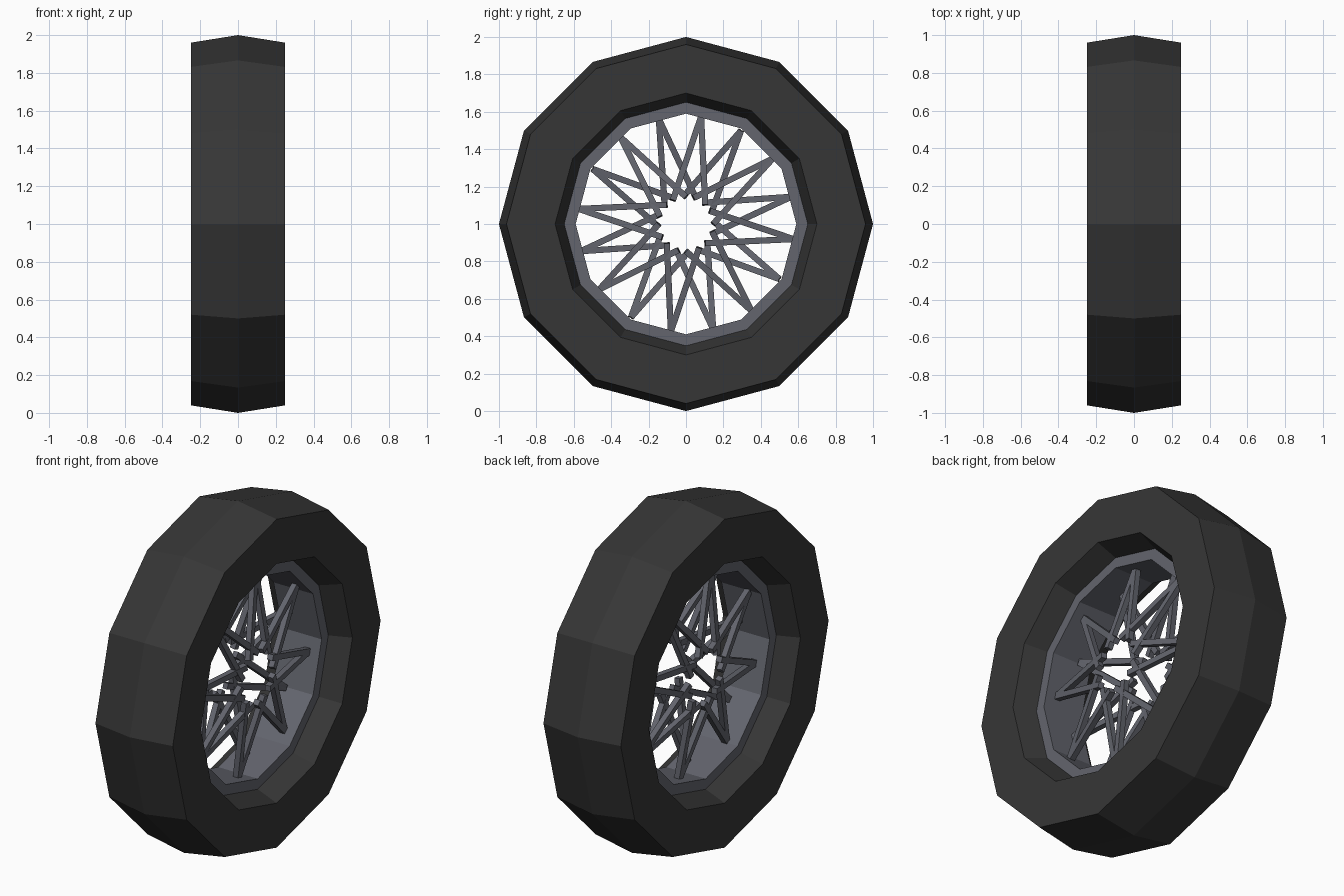
import bpy, bmesh, math
from mathutils import Vector, Matrix

if "Cube" in bpy.data.objects:
    bpy.data.objects.remove(bpy.data.objects["Cube"])

SIDES = 12
AXLE_Z = 1.0


def material(name, rgb):
    m = bpy.data.materials.new(name)
    m.diffuse_color = (*rgb, 1)
    m.use_nodes = True
    m.node_tree.nodes["Principled BSDF"].inputs["Base Color"].default_value = m.diffuse_color
    return m


rubber = material("black rubber", (0.037, 0.037, 0.037))
steel = material("grey steel", (0.125, 0.13, 0.155))


def finish(bm, name, mat):
    bmesh.ops.recalc_face_normals(bm, faces=bm.faces[:])
    me = bpy.data.meshes.new(name)
    bm.to_mesh(me)
    bm.free()
    me.materials.append(mat)
    ob = bpy.data.objects.new(name, me)
    ob.location.z = AXLE_Z
    bpy.context.collection.objects.link(ob)
    return ob


def lathe_ring(name, profile, mat):
    """Revolve a closed (x, radius) profile around the x axis."""
    bm = bmesh.new()
    rings = []
    for i in range(SIDES):
        a = math.tau * i / SIDES
        rings.append([bm.verts.new((x, r * math.cos(a), r * math.sin(a))) for x, r in profile])
    n = len(profile)
    for i in range(SIDES):
        a, b = rings[i], rings[(i + 1) % SIDES]
        for j in range(n):
            k = (j + 1) % n
            bm.faces.new((a[j], a[k], b[k], b[j]))
    return finish(bm, name, mat)


# Tyre with a slightly crowned tread and inward sloping bead
lathe_ring("tire", [(0, 1.0), (0.25, 0.96), (0.25, 0.70), (0.125, 0.65),
                    (-0.125, 0.65), (-0.25, 0.70), (-0.25, 0.96)], rubber)

# Flat metal rim
lathe_ring("rim", [(0.128, 0.655), (0.128, 0.59), (-0.128, 0.59), (-0.128, 0.655)], steel)


def add_bar(bm, p, q, w):
    """Square bar from p to q, squared up to the wheel's side plane."""
    d = q - p
    z = d.normalized()
    y = z.cross(Vector((1, 0, 0))).normalized()
    x = y.cross(z)
    rot = Matrix((x, y, z)).transposed().to_4x4()
    mat = Matrix.Translation((p + q) / 2) @ rot @ Matrix.Diagonal((w, w, d.length, 1))
    bmesh.ops.create_cube(bm, size=1, matrix=mat)


def polar(x, r, deg):
    a = math.radians(deg)
    return Vector((x, r * math.cos(a), r * math.sin(a)))


# Crossed spokes: eight pairs per side, the two sides staggered
for side, start, name in ((1, 82, "right_spokes"), (-1, 104.5, "left_spokes")):
    bm = bmesh.new()
    for k in range(8):
        outer = start + 45 * k
        for lean in (-37, 37):
            add_bar(bm, polar(side * 0.12, 0.145, outer + lean),
                    polar(side * 0.05, 0.58, outer), 0.033)
    finish(bm, name, steel)
